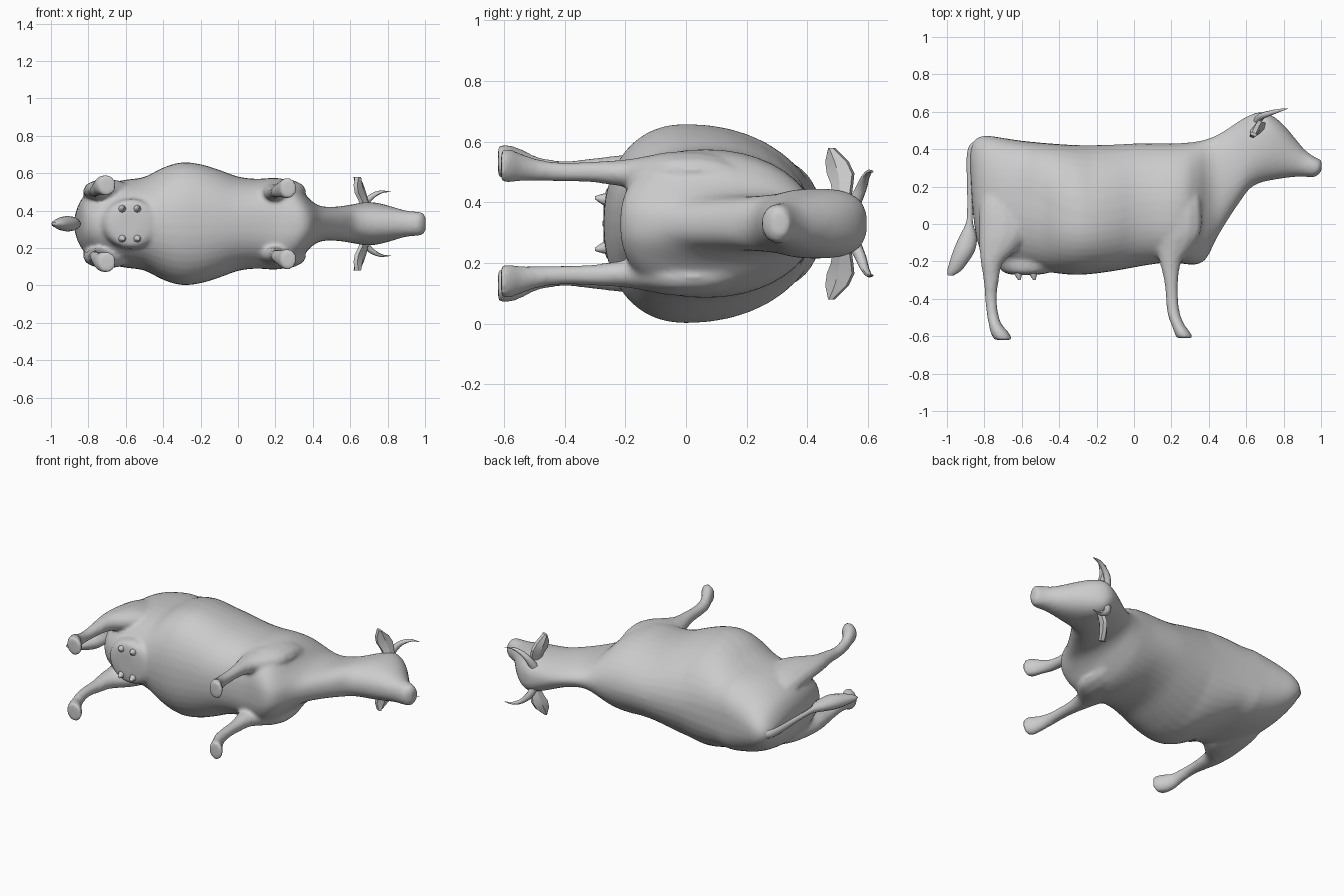
import bpy, bmesh, math
from mathutils import Vector

ZC = 0.33  # mid-plane of the animal, which lies on its side

hide = bpy.data.materials.new("grey hide")
hide.diffuse_color = (0.6, 0.6, 0.6, 1)


def smooth_rows(rows, steps):
    """Catmull-Rom interpolation between rows of numbers."""
    out = []
    for i in range(len(rows) - 1):
        p0, p1 = rows[max(i - 1, 0)], rows[i]
        p2, p3 = rows[i + 1], rows[min(i + 2, len(rows) - 1)]
        for s in range(steps):
            t = s / steps
            out.append([0.5 * (2 * b + (c - a) * t + (2 * a - 5 * b + 4 * c - d) * t * t
                               + (3 * b - a - 3 * c + d) * t ** 3)
                        for a, b, c, d in zip(p0, p1, p2, p3)])
    return out + [list(rows[-1])]


def loft(name, rings, angle=50):
    bm = bmesh.new()
    vs = [[bm.verts.new(p) for p in r] for r in rings]
    n = len(vs[0])
    for a, b in zip(vs, vs[1:]):
        for i in range(n):
            bm.faces.new((a[i], a[(i + 1) % n], b[(i + 1) % n], b[i]))
    bm.faces.new(vs[0])
    bm.faces.new(vs[-1])
    bmesh.ops.recalc_face_normals(bm, faces=bm.faces)
    me = bpy.data.meshes.new(name)
    bm.to_mesh(me)
    bm.free()
    me.materials.append(hide)
    ob = bpy.data.objects.new(name, me)
    bpy.context.collection.objects.link(ob)
    bpy.ops.object.select_all(action='DESELECT')
    ob.select_set(True)
    bpy.context.view_layer.objects.active = ob
    bpy.ops.object.shade_smooth_by_angle(angle=math.radians(angle))
    return ob


def ring(c, u, v, n):
    c, u, v = Vector(c), Vector(u), Vector(v)
    return [c + u * math.cos(2 * math.pi * i / n) + v * math.sin(2 * math.pi * i / n)
            for i in range(n)]


def limb(name, rows, side=1, steps=3, n=12, angle=50):
    """Rows: y, x min, x max, sideways offset, sideways radius."""
    rings = [ring(((a + b) / 2, y, ZC + side * o), ((b - a) / 2, 0, 0), (0, 0, r), n)
             for y, a, b, o, r in smooth_rows(rows, steps)]
    return loft(name, rings, angle)


def power(v, e):
    return math.copysign(abs(v) ** e, v)


def bump(x, centre, reach):
    return max(0.0, 1 - abs(x - centre) / reach)


# Body, neck and head: x, bottom, widest height, top, half width
body = [
    (-0.875, 0.30, 0.35, 0.40, 0.03), (-0.86, 0.05, 0.22, 0.44, 0.085),
    (-0.83, -0.12, 0.15, 0.465, 0.14), (-0.78, -0.19, 0.13, 0.472, 0.18),
    (-0.70, -0.22, 0.12, 0.46, 0.215), (-0.60, -0.235, 0.11, 0.445, 0.235),
    (-0.50, -0.25, 0.08, 0.435, 0.25), (-0.40, -0.265, 0.02, 0.427, 0.30),
    (-0.30, -0.272, 0.0, 0.422, 0.328), (-0.20, -0.264, 0.0, 0.422, 0.318),
    (-0.10, -0.25, 0.02, 0.425, 0.288), (0.0, -0.232, 0.05, 0.43, 0.252),
    (0.10, -0.215, 0.07, 0.43, 0.24), (0.20, -0.205, 0.07, 0.43, 0.245),
    (0.28, -0.215, 0.07, 0.435, 0.228), (0.34, -0.215, 0.08, 0.442, 0.18),
    (0.39, -0.18, 0.11, 0.455, 0.125), (0.44, -0.08, 0.18, 0.475, 0.095),
    (0.50, 0.02, 0.24, 0.51, 0.09), (0.56, 0.11, 0.31, 0.55, 0.095),
    (0.62, 0.19, 0.38, 0.582, 0.105), (0.68, 0.222, 0.42, 0.598, 0.115),
    (0.74, 0.235, 0.42, 0.578, 0.112), (0.80, 0.245, 0.39, 0.53, 0.098),
    (0.86, 0.252, 0.35, 0.46, 0.08), (0.91, 0.253, 0.32, 0.40, 0.068),
    (0.96, 0.25, 0.31, 0.362, 0.065), (0.985, 0.263, 0.305, 0.35, 0.06),
    (1.003, 0.285, 0.31, 0.34, 0.04)]
rings = []
for x, lo, mid, hi, w in smooth_rows(body, 3):
    brow = bump(x, 0.70, 0.16)      # squarer skull
    chest = bump(x, 0.25, 0.30)     # flatter brisket
    hips = bump(x, -0.56, 0.33)     # bony rump
    pts = []
    for i in range(40):
        a = 2 * math.pi * i / 40
        s, c = math.sin(a), math.cos(a)
        e = 1 - 0.3 * brow - 0.33 * hips if s > 0 else 0.9 - 0.15 * chest
        pts.append((x, mid + power(s, e) * (hi - mid if s > 0 else mid - lo),
                    ZC + w * power(c, e)))
    rings.append(pts)
flesh = [loft("body", rings)]

# Legs
hind = [(0.26, -0.79, -0.62, 0.12, 0.04), (0.10, -0.825, -0.57, 0.152, 0.065),
        (-0.04, -0.83, -0.56, 0.17, 0.068), (-0.13, -0.828, -0.62, 0.178, 0.058),
        (-0.21, -0.82, -0.70, 0.18, 0.047), (-0.30, -0.805, -0.722, 0.18, 0.037),
        (-0.40, -0.797, -0.733, 0.175, 0.032), (-0.49, -0.787, -0.723, 0.185, 0.036),
        (-0.54, -0.777, -0.703, 0.20, 0.046), (-0.585, -0.767, -0.665, 0.205, 0.056),
        (-0.62, -0.747, -0.65, 0.205, 0.055)]
front = [(0.24, 0.14, 0.34, 0.13, 0.04), (0.10, 0.11, 0.36, 0.17, 0.062),
         (-0.04, 0.11, 0.36, 0.178, 0.06), (-0.13, 0.12, 0.31, 0.17, 0.053),
         (-0.20, 0.135, 0.255, 0.166, 0.046), (-0.30, 0.16, 0.237, 0.17, 0.036),
         (-0.40, 0.17, 0.237, 0.17, 0.032), (-0.48, 0.178, 0.247, 0.175, 0.036),
         (-0.54, 0.20, 0.272, 0.185, 0.046), (-0.58, 0.215, 0.302, 0.19, 0.057),
         (-0.61, 0.225, 0.317, 0.19, 0.055)]
for side, word in ((1, "upper"), (-1, "lower")):
    flesh.append(limb(word + "_hind_leg", hind, side))
    flesh.append(limb(word + "_front_leg", front, side))

    # Horns sweep outward, upward and forward
    horn = [(0.66, 0.55, 0.06, 0.026), (0.68, 0.575, 0.11, 0.02),
            (0.72, 0.59, 0.15, 0.015), (0.77, 0.605, 0.172, 0.01),
            (0.82, 0.617, 0.17, 0.002)]
    loft(word + "_horn", [ring((x, y, ZC + side * o), (r * 0.8, 0, -side * r * 0.6),
                               (0, r, 0), 8) for x, y, o, r in smooth_rows(horn, 2)])

    # Ears are thin tilted leaves: x, y, offset, half height
    ear = [(0.685, 0.515, 0.08, 0.03), (0.668, 0.515, 0.13, 0.038),
           (0.655, 0.51, 0.165, 0.048), (0.645, 0.498, 0.205, 0.04),
           (0.638, 0.48, 0.25, 0.008)]
    loft(word + "_ear", [ring((x, y, ZC + side * o), (0.02, -0.008, 0), (r * 0.5, r, 0), 6)
                         for x, y, o, r in ear], 25)

    # Teats
    for x in (-0.62, -0.54):
        limb(word + "_teat", [(-0.235, x - 0.03, x + 0.03, 0.075, 0.03),
                              (-0.275, x - 0.016, x + 0.02, 0.08, 0.018),
                              (-0.30, x + 0.002, x + 0.014, 0.085, 0.005)], side, 2, 8)

# Udder
flesh.append(limb("udder", [(-0.08, -0.74, -0.42, 0, 0.12), (-0.18, -0.74, -0.40, 0, 0.135),
                            (-0.235, -0.72, -0.42, 0, 0.132), (-0.262, -0.69, -0.46, 0, 0.118),
                            (-0.272, -0.64, -0.53, 0, 0.07)], n=20))

# Blend trunk, legs and udder into one continuous skin
bpy.ops.object.select_all(action='DESELECT')
for ob in flesh:
    ob.select_set(True)
trunk = flesh[0]
bpy.context.view_layer.objects.active = trunk
bpy.ops.object.join()
trunk.modifiers.clear()
skin = trunk.modifiers.new("skin", 'REMESH')
skin.mode = 'VOXEL'
skin.voxel_size = 0.011
skin.use_smooth_shade = True
soften = trunk.modifiers.new("soften", 'SMOOTH')
soften.factor = 0.5
soften.iterations = 8
for name in ("skin", "soften"):
    bpy.ops.object.modifier_apply(modifier=name)

# Tail with its tuft
limb("tail", [(0.445, -0.845, -0.81, 0, 0.02), (0.42, -0.88, -0.82, 0, 0.028),
              (0.35, -0.895, -0.855, 0, 0.022), (0.20, -0.892, -0.86, 0, 0.016),
              (0.06, -0.892, -0.862, 0, 0.014), (0.0, -0.90, -0.86, 0, 0.02),
              (-0.07, -0.935, -0.84, 0, 0.033), (-0.14, -0.965, -0.85, 0, 0.042),
              (-0.20, -0.985, -0.885, 0, 0.036), (-0.25, -0.998, -0.925, 0, 0.022),
              (-0.275, -0.995, -0.965, 0, 0.008)])
